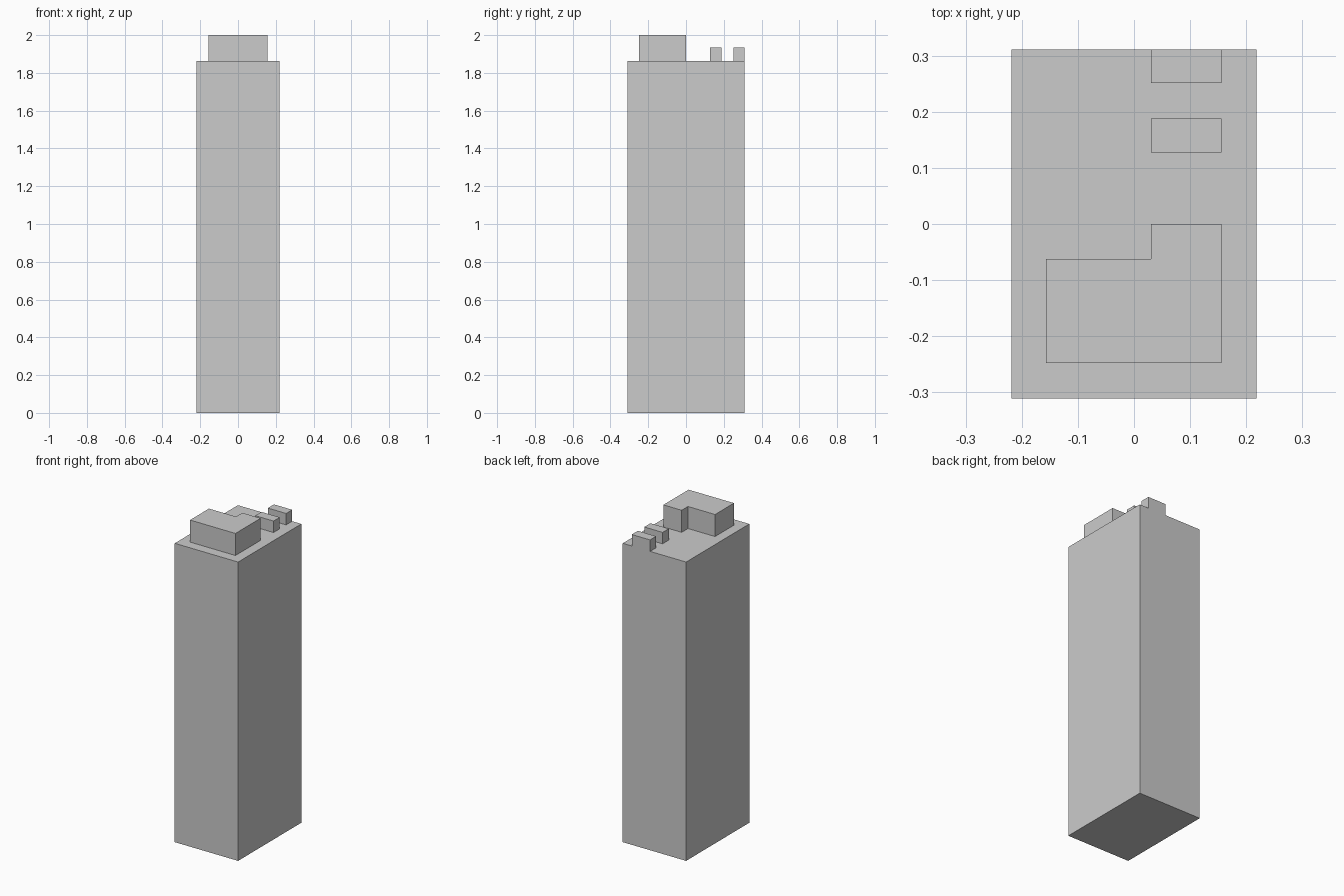
import bpy, bmesh

if "Cube" in bpy.data.objects:
    bpy.data.objects.remove(bpy.data.objects["Cube"])

ROOF_Z = 1.8625


def extrude_footprint(name, points, z0, z1):
    """Closed prism from a counter-clockwise plan outline."""
    bm = bmesh.new()
    base = bm.faces.new([bm.verts.new((x, y, z0)) for x, y in points])
    top = bmesh.ops.extrude_face_region(bm, geom=[base], use_keep_orig=True)
    verts = [g for g in top["geom"] if isinstance(g, bmesh.types.BMVert)]
    bmesh.ops.translate(bm, verts=verts, vec=(0, 0, z1 - z0))
    bmesh.ops.recalc_face_normals(bm, faces=bm.faces)
    mesh = bpy.data.meshes.new(name)
    bm.to_mesh(mesh)
    bm.free()
    obj = bpy.data.objects.new(name, mesh)
    bpy.context.collection.objects.link(obj)
    return obj


def rect(x0, x1, y0, y1):
    return [(x0, y0), (x1, y0), (x1, y1), (x0, y1)]


# Main tower
extrude_footprint("tower_body", rect(-0.2185, 0.2185, -0.311, 0.311), 0, ROOF_Z)

# L-shaped plant room on the roof
extrude_footprint("roof_plant_room", [
    (-0.157, -0.248), (0.156, -0.248), (0.156, 0.0),
    (0.03, 0.0), (0.03, -0.062), (-0.157, -0.062)], ROOF_Z, 2.0)

# Two small roof units, the rear one flush with the back wall
for name, y0, y1 in (("roof_unit_inner", 0.127, 0.188),
                     ("roof_unit_rear", 0.251, 0.311)):
    extrude_footprint(name, rect(0.03, 0.156, y0, y1), ROOF_Z, 1.934)
